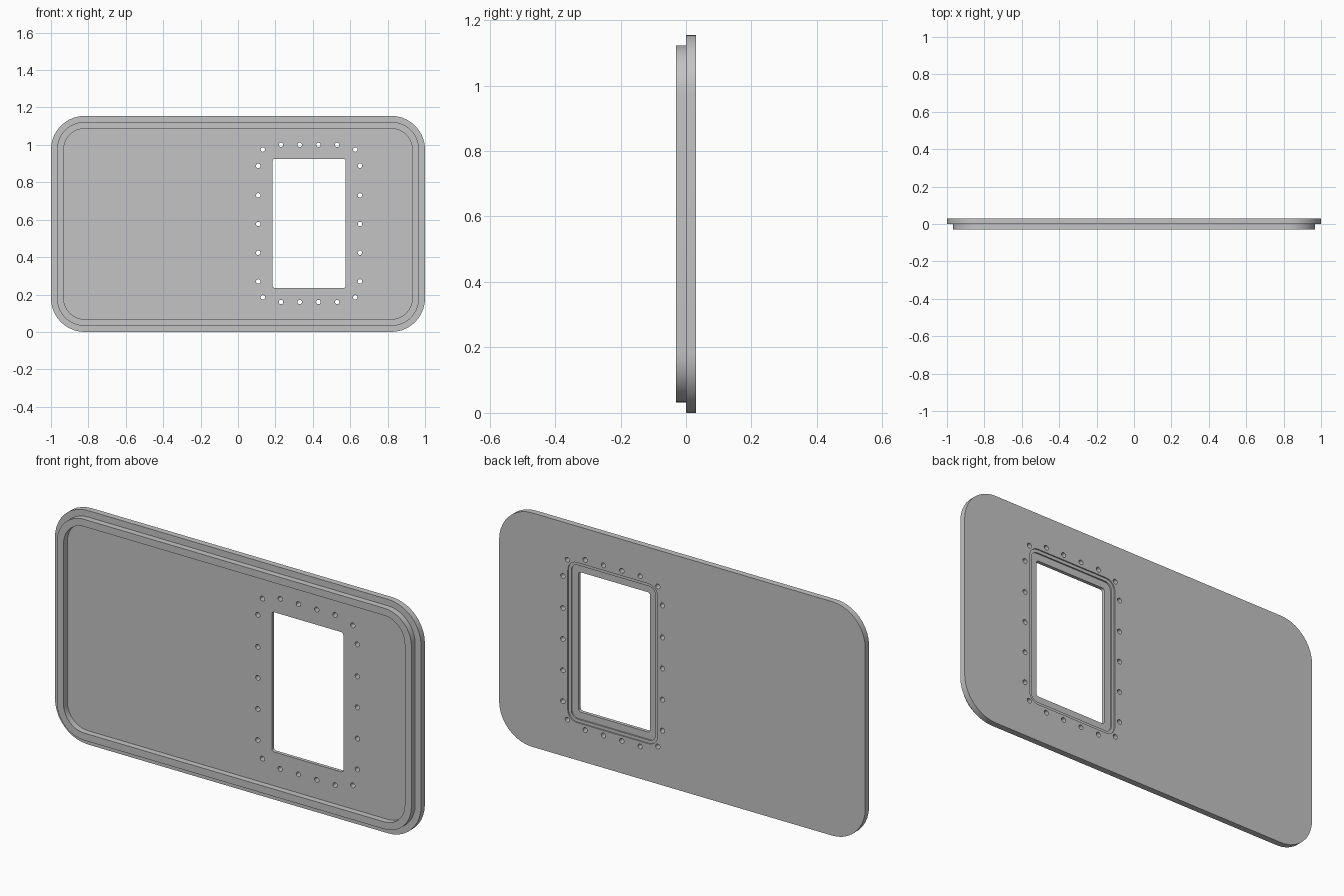
import bpy, bmesh, math
from mathutils import Vector

if "Cube" in bpy.data.objects:
    bpy.data.objects.remove(bpy.data.objects["Cube"])

bm = bmesh.new()


def ring_edges(vs):
    return [bm.edges.get((vs[i], vs[i - 1])) or bm.edges.new((vs[i], vs[i - 1]))
            for i in range(len(vs))]


def rounded_rect(x0, x1, z0, z1, r, y, seg=10):
    """Ring of vertices round a rectangle with rounded corners."""
    vs = []
    corners = [(x1 - r, z1 - r), (x0 + r, z1 - r), (x0 + r, z0 + r), (x1 - r, z0 + r)]
    for k, (cx, cz) in enumerate(corners):
        for i in range(seg + 1):
            a = math.pi / 2 * (k + i / seg)
            vs.append(bm.verts.new((cx + r * math.cos(a), y, cz + r * math.sin(a))))
    return vs


def circle(cx, cz, r, y, n=16):
    return [bm.verts.new((cx + r * math.cos(2 * math.pi * i / n), y,
                          cz + r * math.sin(2 * math.pi * i / n))) for i in range(n)]


def bridge(rings):
    """Join successive rings with quads."""
    for a, b in zip(rings, rings[1:]):
        for i in range(len(a)):
            bm.faces.new((a[i - 1], a[i], b[i], b[i - 1]))


def fill(rings):
    """Flat sheet inside the first ring with the other rings as holes."""
    edges = [e for r in rings for e in ring_edges(r)]
    bmesh.ops.triangle_fill(bm, use_beauty=True, edges=edges, normal=Vector((0, -1, 0)))


W, H, T = 1.0, 1.155, 0.03


def panel(inset, y):
    return rounded_rect(-W + inset, W - inset, inset, H - inset, 0.18 - inset, y)


def window(margin, r, y):
    return rounded_rect(0.185 - margin, 0.575 + margin, 0.235 - margin, 0.925 + margin, r, y)


# Outer plate edge and the raised front rim
outside = [panel(0, T), panel(0, 0), panel(0.032, 0), panel(0.032, -T),
           panel(0.068, -T), panel(0.068, 0)]
bridge(outside)

# Window opening with a stepped rebate on the back
opening = [window(0.05, 0.05, T), window(0.05, 0.05, 0.024), window(0.035, 0.035, 0.024),
           window(0.035, 0.035, 0.017), window(0, 0.012, 0.017), window(0, 0.012, 0)]
bridge(opening)

# Bolt holes round the window
spots = [(x, z) for x in (0.108, 0.652) for z in (0.27, 0.423, 0.577, 0.73, 0.888)]
spots += [(x, z) for z in (0.16, 1.0) for x in (0.23, 0.33, 0.43, 0.53)]
spots += [(x, z) for x in (0.133, 0.627) for z in (0.185, 0.975)]
holes = [(circle(x, z, 0.012, T), circle(x, z, 0.012, 0)) for x, z in spots]
for pair in holes:
    bridge(pair)

# Flat back face and recessed front face
fill([outside[0], opening[0]] + [h[0] for h in holes])
fill([outside[-1], opening[-1]] + [h[1] for h in holes])
bmesh.ops.recalc_face_normals(bm, faces=bm.faces[:])

mesh = bpy.data.meshes.new("window_panel")
bm.to_mesh(mesh)
bm.free()
obj = bpy.data.objects.new("window_panel", mesh)
bpy.context.collection.objects.link(obj)

grey = bpy.data.materials.new("plain grey")
grey.diffuse_color = (0.55, 0.55, 0.55, 1)
grey.use_nodes = True
grey.node_tree.nodes["Principled BSDF"].inputs["Base Color"].default_value = grey.diffuse_color
mesh.materials.append(grey)

bpy.context.view_layer.objects.active = obj
obj.select_set(True)
bpy.ops.object.shade_smooth_by_angle(angle=math.radians(30))
